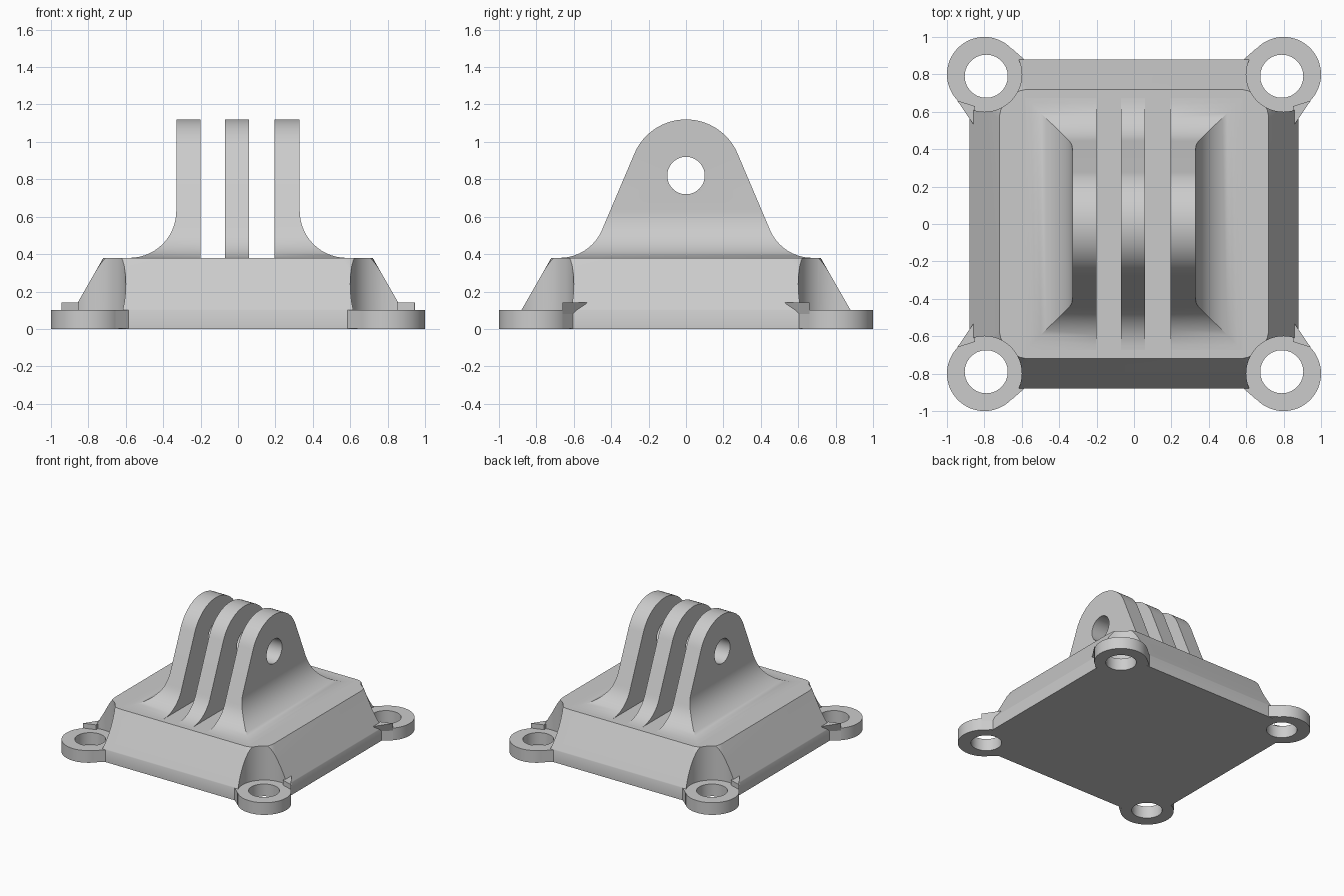
import bpy, bmesh
from math import sqrt, cos, sin, pi, radians

cube = bpy.data.objects.get("Cube")
if cube:
    bpy.data.objects.remove(cube, do_unlink=True)

grey = bpy.data.materials.new("light grey plastic")
grey.use_nodes = True
COLOUR = (0.6, 0.6, 0.6, 1)
grey.diffuse_color = COLOUR
grey.node_tree.nodes["Principled BSDF"].inputs["Base Color"].default_value = COLOUR


def loft(name, sections):
    """Closed solid through stacked rings of equal point count."""
    bm = bmesh.new()
    rings = [[bm.verts.new(p) for p in s] for s in sections]
    n = len(rings[0])
    for a, b in zip(rings, rings[1:]):
        for i in range(n):
            j = (i + 1) % n
            bm.faces.new((a[i], a[j], b[j], b[i]))
    bm.faces.new(rings[0][::-1])
    bm.faces.new(rings[-1])
    bmesh.ops.recalc_face_normals(bm, faces=bm.faces)
    mesh = bpy.data.meshes.new(name)
    bm.to_mesh(mesh)
    bm.free()
    mesh.materials.append(grey)
    obj = bpy.data.objects.new(name, mesh)
    bpy.context.collection.objects.link(obj)
    return obj


def circle(x, y, r, z, n=64):
    return [(x + r * cos(2 * pi * i / n), y + r * sin(2 * pi * i / n), z) for i in range(n)]


def rounded_square(half, r, z, steps=10):
    pts = []
    for q in range(4):
        for i in range(steps + 1):
            a = pi / 2 * (q + i / steps)
            cx = (half - r) * (1 if q in (0, 3) else -1)
            cy = (half - r) * (1 if q in (0, 1) else -1)
            pts.append((cx + r * cos(a), cy + r * sin(a), z))
    return pts


def rectangle(x0, x1, y0, y1, z):
    return [(x0, y0, z), (x1, y0, z), (x1, y1, z), (x0, y1, z)]


def cut(obj, cutters):
    """Subtract the cutters, keep the result as plain mesh."""
    for c in cutters:
        c.hide_render = True
        mod = obj.modifiers.new("cut", "BOOLEAN")
        mod.operation = "DIFFERENCE"
        mod.solver = "EXACT"
        mod.object = c
    graph = bpy.context.evaluated_depsgraph_get()
    mesh = bpy.data.meshes.new_from_object(obj.evaluated_get(graph))
    obj.modifiers.clear()
    obj.data = mesh
    for c in cutters:
        bpy.data.objects.remove(c, do_unlink=True)


def smooth(obj):
    obj.data.shade_smooth()
    obj.data.set_sharp_from_angle(angle=radians(30))


CORNERS = [(sx, sy) for sx in (-1, 1) for sy in (-1, 1)]
RING, HOLE, TOP = 0.8, 0.79, 0.38

# Sloped base with round clearances at the corners
base = loft("base", [rounded_square(0.88, 0.16, 0), rounded_square(0.88, 0.16, 0.1),
                     rounded_square(0.72, 0.16, TOP)])
cut(base, [loft("clearance", [circle(RING * sx, RING * sy, 0.2, -0.1),
                              circle(RING * sx, RING * sy, 0.2, 0.6)])
           for sx, sy in CORNERS])
smooth(base)

# Screw rings and their small webs
for sx, sy in CORNERS:
    side = ("back" if sy > 0 else "front") + ("_left" if sx > 0 else "_right")
    ring = loft(side + "_screw_ring", [circle(RING * sx, RING * sy, 0.2, z) for z in (0, 0.1)])
    cut(ring, [loft("screw_hole", [circle(HOLE * sx, HOLE * sy, 0.115, z)
                                   for z in (-0.1, 0.2)])])
    smooth(ring)
    loft(side + "_low_web", [[(x * sx, y * sy, z) for x, y in
                              ((0.655, 0.94), (0.575, 0.87), (0.64, 0.87))]
                             for z in (0.002, 0.1)])
    loft(side + "_tall_web", [[(x * sx, y * sy, z) for x, y in
                               ((0.945, 0.66), (0.85, tip), (0.85, 0.63))]
                              for z, tip in ((0.002, 0.58), (0.08, 0.58), (0.14, 0.52))])


# Flared lug: half width and half depth at each height
def half_width(z):
    return 0.33 if z >= 0.63 else 0.58 - sqrt(0.25 ** 2 - (z - 0.63) ** 2)


def half_depth(z):
    if z > 0.937:
        return sqrt(max(0.3 ** 2 - (z - 0.82) ** 2, 1e-6))
    if z > 0.53:
        return 0.276 + (0.937 - z) * 0.425
    return 0.675 - sqrt(max(0.246 ** 2 - (z - 0.626) ** 2, 0))


STEPS = 14
heights = [0.63 - 0.25 * cos(pi / 2 * i / STEPS) for i in range(STEPS + 1)]
heights += [0.937 + 0.183 * sin(pi / 2 * i / STEPS) for i in range(STEPS + 1)]
sections = []
for z in heights:
    w, d = half_width(z), half_depth(z)
    sections.append(rectangle(-w, w, -d, d, z))
foot = [(x, y, TOP - 0.01) for x, y, z in sections[0]]
lug = loft("three_prong_lug", [foot] + sections)

# Two slots and the cross pin hole
slots = [loft("slot", [rectangle(a, b, -1, 1, z) for z in (0.3, 1.3)])
         for a, b in ((-0.2, -0.07), (0.06, 0.195))]
pin = loft("pin_hole", [[(x, py, 0.82 + pz) for py, pz, _ in circle(0, 0, 0.1, 0)]
                        for x in (-1, 1)])
cut(lug, slots + [pin])
smooth(lug)
